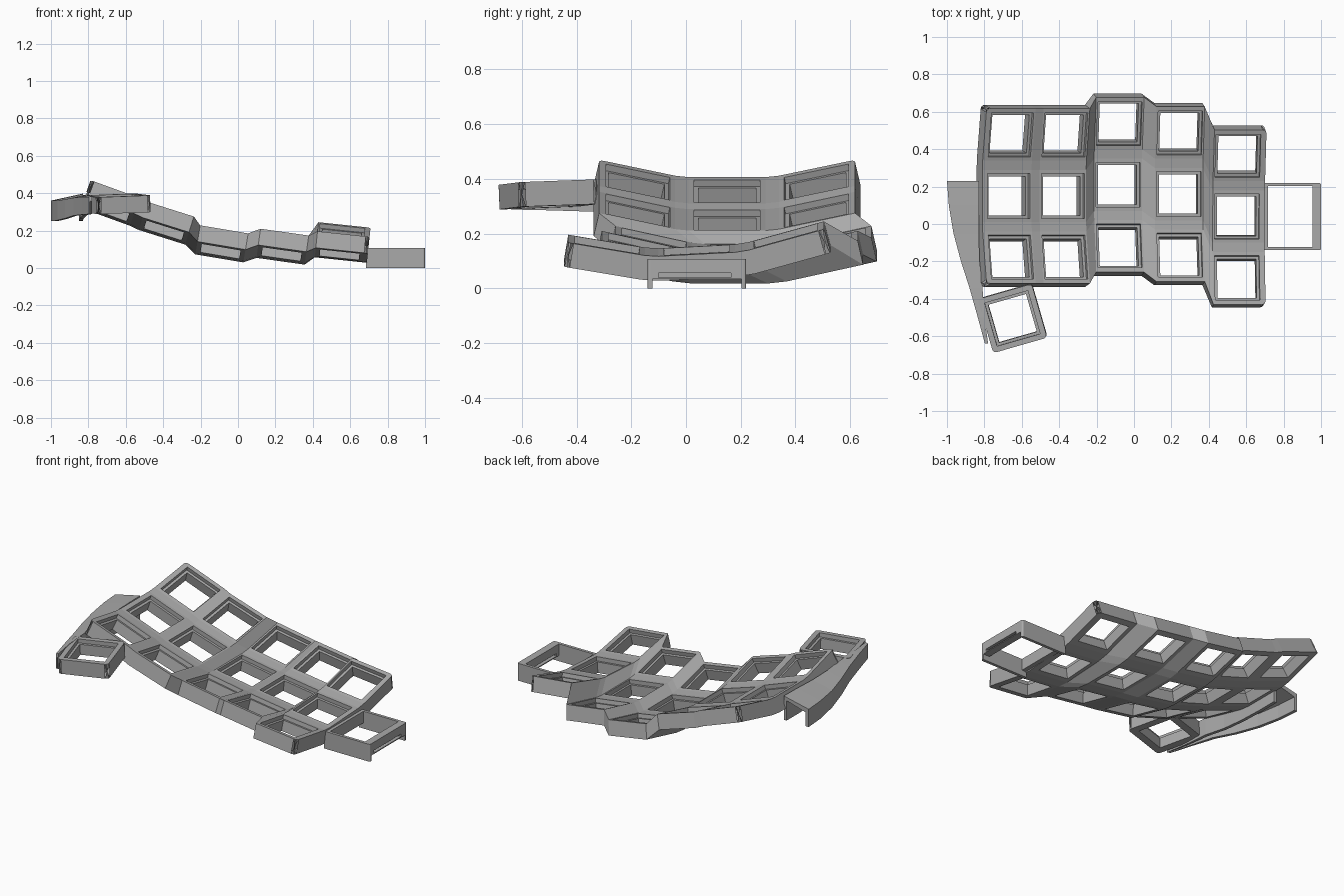
import bpy, bmesh, math
from mathutils import Matrix, Vector

cube = bpy.data.objects.get("Cube")
if cube:
    bpy.data.objects.remove(cube, do_unlink=True)

grey = bpy.data.materials.new("matte grey")
grey.use_nodes = True
grey.diffuse_color = (0.4, 0.4, 0.4, 1)
grey.node_tree.nodes["Principled BSDF"].inputs["Base Color"].default_value = grey.diffuse_color

THICK, RECESS, HOLE, STEP = 0.09, 0.12, 0.105, 0.025
PITCH = 0.165  # half the distance between rows


def finish(bm, name, round_edges=(), radius=0.02):
    """Round the chosen edges and turn the mesh into an object."""
    if round_edges:
        bmesh.ops.bevel(bm, geom=list(round_edges), offset=radius, segments=3,
                        profile=0.5, affect='EDGES')
    bmesh.ops.recalc_face_normals(bm, faces=bm.faces)
    mesh = bpy.data.meshes.new(name)
    bm.to_mesh(mesh)
    bm.free()
    mesh.materials.append(grey)
    obj = bpy.data.objects.new(name, mesh)
    bpy.context.collection.objects.link(obj)
    return obj


def bridge(bm, a, b):
    n = len(a)
    for k in range(n):
        bm.faces.new((a[k], a[(k + 1) % n], b[(k + 1) % n], b[k]))


def socket(bm, frame, x0, x1, y0, y1):
    """Square key socket: stepped opening in a thick frame; returns outer corners."""
    def loop(xa, xb, ya, yb, z):
        return [bm.verts.new(frame @ Vector((x, y, z)))
                for x, y in ((xa, ya), (xb, ya), (xb, yb), (xa, yb))]
    top = loop(x0, x1, y0, y1, 0)
    bottom = loop(x0, x1, y0, y1, -THICK)
    loops = [top]
    for size, z in ((RECESS, 0), (RECESS, -STEP), (HOLE, -STEP), (HOLE, -THICK)):
        loops.append(loop(-size, size, -size, size, z))
    loops.append(bottom)
    for a, b in zip(loops, loops[1:]):
        bridge(bm, a, b)
    return top, bottom


# Curved plate: columns as (x, y, z, roll, pitch), three sockets each
columns = [(-0.67, 0.15, 0.355, 20, 0), (-0.38, 0.15, 0.25, 17.5, 0),
           (-0.085, 0.21, 0.14, 9.5, 0), (0.24, 0.16, 0.125, 8, 0),
           (0.55, 0.04, 0.14, 6, 3)]
bm = bmesh.new()
top, low = {}, {}
for i, (x, y, z, roll, pitch) in enumerate(columns):
    column = (Matrix.Translation((x, y, z)) @ Matrix.Rotation(math.radians(roll), 4, 'Y')
              @ Matrix.Rotation(math.radians(pitch), 4, 'X'))
    for j, side in enumerate((-1, 0, 1)):
        tilt = Matrix.Rotation(math.radians(12.5 * side), 4, 'X')
        fold = Matrix.Translation((0, PITCH * side, 0))
        t, b = socket(bm, column @ fold @ tilt @ fold,
                      -0.15 if i == 0 else -0.13, 0.15 if i == 4 else 0.13,
                      -0.145 if j == 0 else -0.14, 0.145 if j == 2 else 0.14)
        for k, (u, v) in enumerate(((0, 0), (1, 0), (1, 1), (0, 1))):
            top[2 * i + u, 2 * j + v] = t[k]
            low[2 * i + u, 2 * j + v] = b[k]

# Webs between neighbouring sockets
NX, NY = 2 * len(columns), 6
for u in range(NX - 1):
    for v in range(NY - 1):
        if u % 2 or v % 2:
            for grid in (top, low):
                bm.faces.new((grid[u, v], grid[u + 1, v], grid[u + 1, v + 1], grid[u, v + 1]))

# Outer wall around the plate
rim = ([(u, 0) for u in range(NX)] + [(NX - 1, v) for v in range(1, NY)]
       + [(u, NY - 1) for u in range(NX - 2, -1, -1)] + [(0, v) for v in range(NY - 2, 0, -1)])
bridge(bm, [top[p] for p in rim], [low[p] for p in rim])
corners = [bm.edges.get((top[u, v], low[u, v])) for u in (0, NX - 1) for v in (0, NY - 1)]
finish(bm, "key_plate", corners)

# Thumb socket
bm = bmesh.new()
frame = (Matrix.Translation((-0.65, -0.505, 0.388)) @ Matrix.Rotation(math.radians(16), 4, 'Z')
         @ Matrix.Rotation(math.radians(-2), 4, 'Y') @ Matrix.Rotation(math.radians(2), 4, 'X'))
t, b = socket(bm, frame, -0.15, 0.15, -0.15, 0.15)
bridge(bm, t, b)
finish(bm, "thumb_socket", [bm.edges.get(p) for p in zip(t, b)])

# Side arm: hollow channel narrowing towards the thumb socket
bm = bmesh.new()
sections = [(0.23, -1.0, -0.83, 0.36, 0.25), (0.1, -0.99, -0.83, 0.36, 0.25),
            (-0.05, -0.965, -0.83, 0.36, 0.255), (-0.2, -0.925, -0.825, 0.367, 0.265),
            (-0.34, -0.88, -0.81, 0.375, 0.28), (-0.5, -0.835, -0.80, 0.38, 0.285),
            (-0.64, -0.797, -0.78, 0.38, 0.288)]
rings = []
for y, xl, xr, zt, zb in sections:
    w = min(0.02, (xr - xl) / 3)
    zr = zt + 0.22 * (xr - xl)
    outline = ((xl, zb), (xl, zt), (xr, zr), (xr, zb),
               (xr - w, zb), (xr - w, zr - 0.025), (xl + w, zt - 0.025), (xl + w, zb))
    rings.append([bm.verts.new((x, y, z)) for x, z in outline])
for a, b in zip(rings, rings[1:]):
    bridge(bm, a, b)
bm.faces.new(rings[0])
bm.faces.new(rings[-1])
arm = finish(bm, "side_arm")

# Controller holder: open frame with a raised outer end wall
bm = bmesh.new()


def block(x0, x1, y0, y1, z0, z1):
    m = (Matrix.Translation(((x0 + x1) / 2, (y0 + y1) / 2, (z0 + z1) / 2))
         @ Matrix.Diagonal((x1 - x0, y1 - y0, z1 - z0, 1)))
    bmesh.ops.create_cube(bm, size=1, matrix=m)


block(0.685, 1.0, -0.14, -0.122, 0, 0.107)
block(0.685, 1.0, 0.202, 0.22, 0, 0.107)
block(0.685, 0.717, -0.122, 0.202, 0.035, 0.107)
# End wall with a low port slot
block(0.955, 1.0, -0.122, 0.202, 0.056, 0.107)
block(0.955, 1.0, -0.122, 0.202, 0.034, 0.040)
block(0.955, 1.0, -0.122, -0.10, 0.040, 0.056)
block(0.955, 1.0, 0.165, 0.202, 0.040, 0.056)
outer = [e for e in bm.edges
         if all(v.co.x > 0.99 and (v.co.y < -0.13 or v.co.y > 0.21) for v in e.verts)
         and abs(e.verts[0].co.z - e.verts[1].co.z) > 0.05]
finish(bm, "controller_holder", outer, 0.01)
